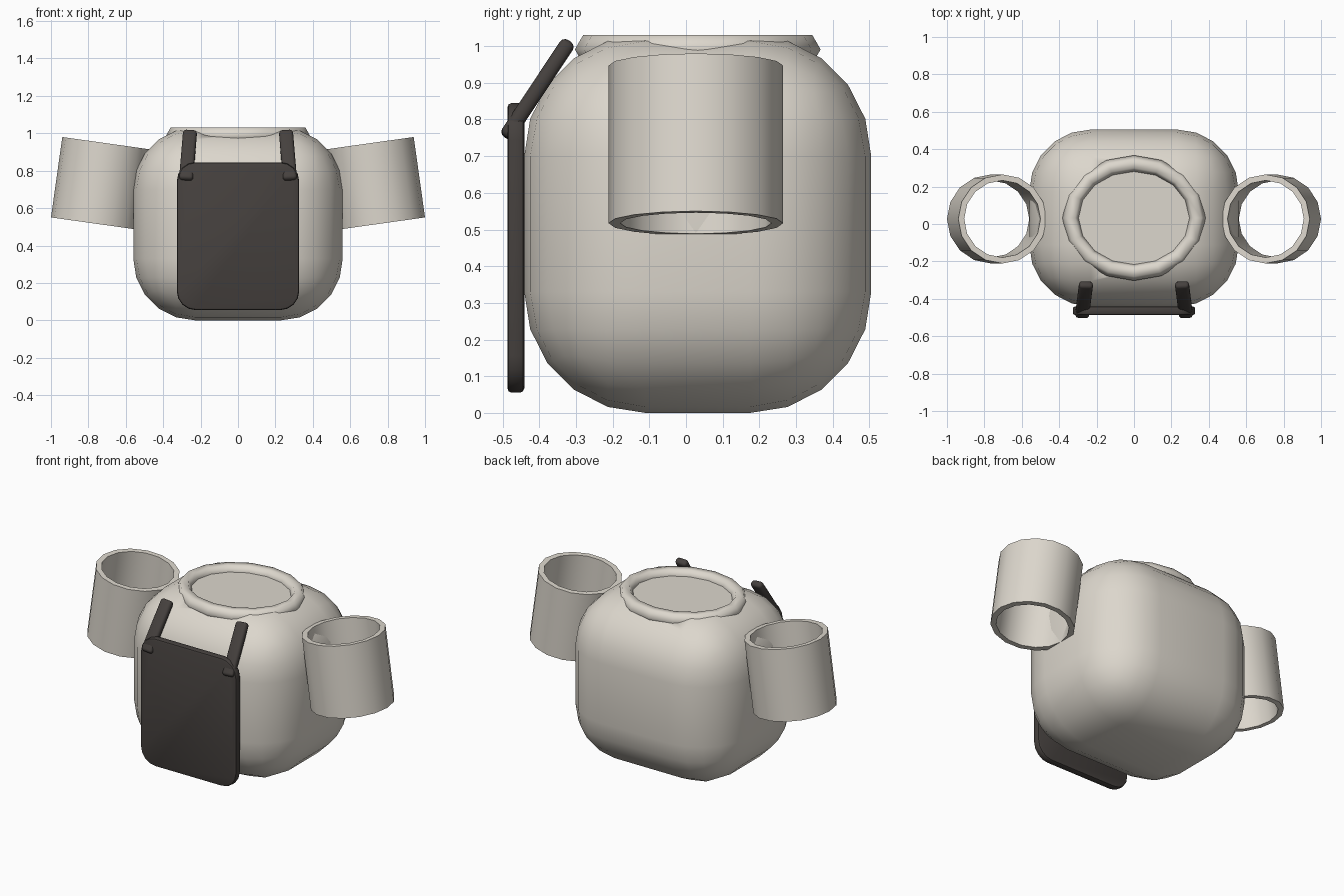
import bpy, bmesh, math
from mathutils import Vector, Matrix

if "Cube" in bpy.data.objects:
    bpy.data.objects.remove(bpy.data.objects["Cube"])


def material(name, col):
    m = bpy.data.materials.new(name)
    m.diffuse_color = (*col, 1)
    m.use_nodes = True
    m.node_tree.nodes["Principled BSDF"].inputs["Base Color"].default_value = m.diffuse_color
    return m


CLOTH = material("pale_cloth", (0.72, 0.68, 0.61))
DARK = material("dark_cloth", (0.06, 0.052, 0.048))
CY = 0.032  # middle of the body in y


def finish(name, bm, mat, angle=35):
    bmesh.ops.recalc_face_normals(bm, faces=bm.faces)
    me = bpy.data.meshes.new(name)
    bm.to_mesh(me)
    bm.free()
    ob = bpy.data.objects.new(name, me)
    bpy.context.collection.objects.link(ob)
    me.materials.append(mat)
    bpy.ops.object.select_all(action='DESELECT')
    ob.select_set(True)
    bpy.context.view_layer.objects.active = ob
    bpy.ops.object.shade_smooth_by_angle(angle=math.radians(angle))
    return ob


def box(size):
    bm = bmesh.new()
    bmesh.ops.create_cube(bm, size=1)
    bmesh.ops.scale(bm, vec=size, verts=bm.verts)
    return bm


def bevel(bm, edges, r, seg):
    bmesh.ops.bevel(bm, geom=edges, offset=r, segments=seg, profile=0.5,
                    affect='EDGES', clamp_overlap=True)


def lathe(profile, steps, sy=1.0):
    """Closed (radius, z) profile swept round z."""
    bm = bmesh.new()
    rings = []
    for i in range(steps):
        a = 2 * math.pi * i / steps
        rings.append([bm.verts.new((r * math.cos(a), r * math.sin(a), z)) for r, z in profile])
    n = len(profile)
    for i in range(steps):
        p, q = rings[i], rings[(i + 1) % steps]
        for k in range(n):
            bm.faces.new((p[k], q[k], q[(k + 1) % n], p[(k + 1) % n]))
    return bm


# body: rounded box with a shallow recess at the neck
bm = box((1.12, 0.946, 1.03))
bevel(bm, bm.edges[:], 0.33, 5)
bmesh.ops.translate(bm, vec=(0, CY, 0.515), verts=bm.verts)
body = finish("body", bm, CLOTH)

bm = bmesh.new()
bmesh.ops.create_cone(bm, cap_ends=True, segments=16, radius1=0.32, radius2=0.32, depth=0.2)
bmesh.ops.scale(bm, vec=(1, 0.85, 1), verts=bm.verts)
bmesh.ops.translate(bm, vec=(0, CY, 1.097), verts=bm.verts)
cutter = finish("neck_cutter", bm, CLOTH)
cutter.hide_render = True
cutter.hide_set(True)
cut = body.modifiers.new("neck_recess", 'BOOLEAN')
cut.operation = 'DIFFERENCE'
cut.solver = 'EXACT'
cut.object = cutter
bpy.context.view_layer.objects.active = body
bpy.ops.object.modifier_apply(modifier=cut.name)
bpy.data.objects.remove(cutter)

# collar: six-sided tube round an oval
bm = bmesh.new()
rings = []
for i in range(16):
    a = math.tau * i / 16
    ring = []
    for k in range(6):
        b = math.tau * k / 6
        o = 0.045 * math.cos(b)
        ring.append(bm.verts.new(((0.338 + o) * math.cos(a), CY + (0.29 + o) * math.sin(a),
                                  0.991 + 0.045 * math.sin(b))))
    rings.append(ring)
for i in range(16):
    p, q = rings[i], rings[(i + 1) % 16]
    for k in range(6):
        bm.faces.new((p[k], q[k], q[(k + 1) % 6], p[(k + 1) % 6]))
finish("collar", bm, CLOTH, 65)

# sleeves: open tubes, splayed outwards at the bottom
for side, label in ((1, "right"), (-1, "left")):
    h = 0.217
    bm = lathe([(0.238, -h), (0.238, h), (0.206, h), (0.206, -h)], 16)
    bmesh.ops.transform(bm, verts=bm.verts, matrix=Matrix.Translation((side * 0.734, CY - 0.005, 0.732))
                        @ Matrix.Rotation(math.radians(-8 * side), 4, 'Y'))
    finish("sleeve_" + label, bm, CLOTH)

# apron panel: rounded corners and softened rim
bm = box((0.654, 0.046, 0.79))
bevel(bm, [e for e in bm.edges if abs(e.verts[0].co.y - e.verts[1].co.y) > 0.01], 0.1, 4)
bevel(bm, [e for e in bm.edges if abs(e.verts[0].co.y - e.verts[1].co.y) < 0.01], 0.012, 2)
bmesh.ops.translate(bm, vec=(0, -0.464, 0.45), verts=bm.verts)
finish("apron", bm, DARK)

# straps from the apron corners over the chest
for side, label in ((1, "right"), (-1, "left")):
    bm = box((0.075, 0.042, 0.315))
    bevel(bm, bm.edges[:], 0.017, 3)
    along = Vector((-0.07 * side, 0.55, 0.83)).normalized()
    across = Vector((1, 0, 0))
    across = (across - along * across.dot(along)).normalized()
    normal = along.cross(across)
    rot = Matrix((across, normal, along)).transposed().to_4x4()
    bmesh.ops.transform(bm, verts=bm.verts,
                        matrix=Matrix.Translation((side * 0.267, -0.405, 0.882)) @ rot)
    finish("strap_" + label, bm, DARK)
